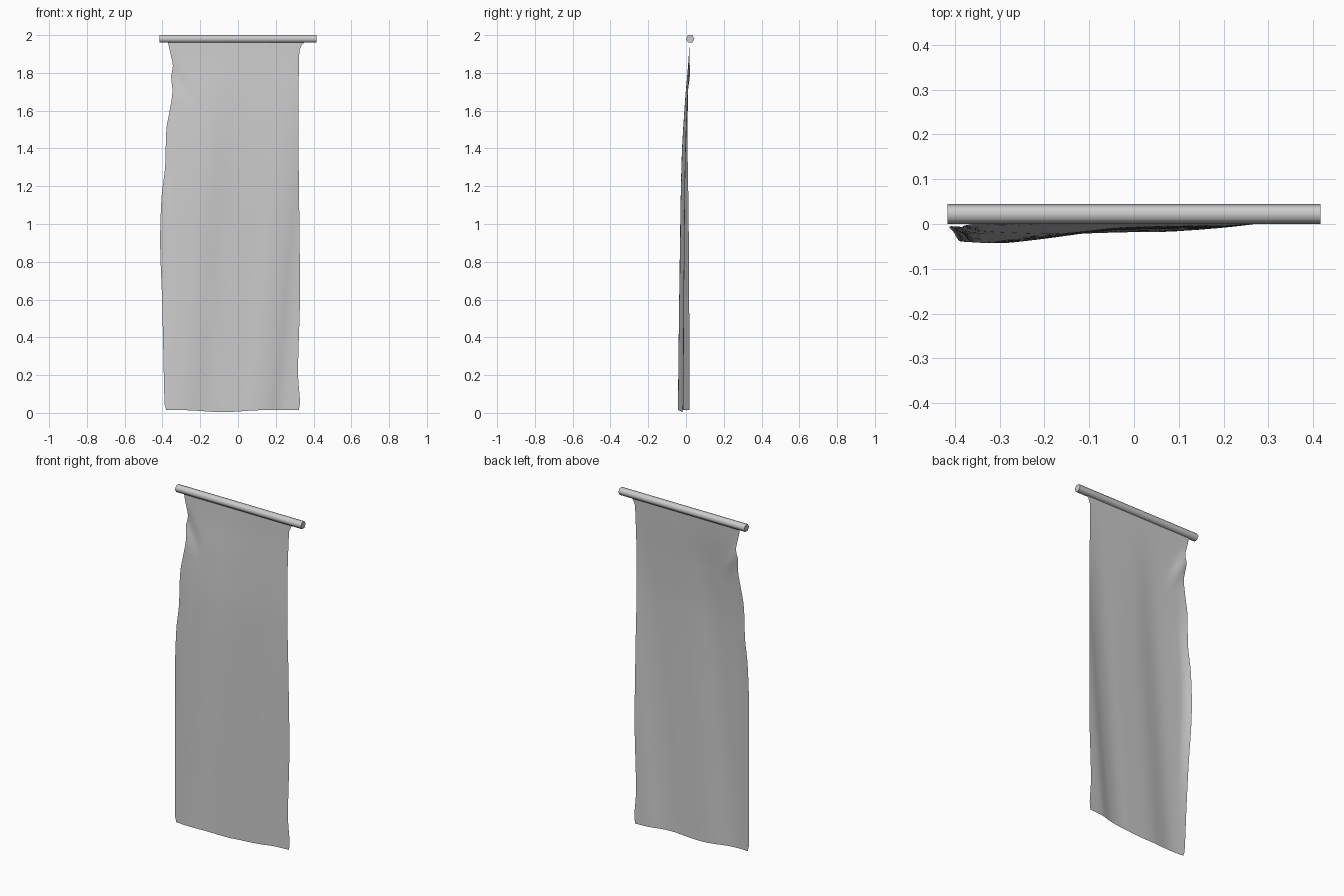
import bpy, bmesh, math

cube = bpy.data.objects.get("Cube")
if cube:
    bpy.data.objects.remove(cube)

grey = bpy.data.materials.new("plain grey")
grey.use_nodes = True
colour = (0.6, 0.6, 0.6, 1)
grey.diffuse_color = colour
grey.node_tree.nodes["Principled BSDF"].inputs["Base Color"].default_value = colour


def curve_value(points, t):
    """Smooth value through (position, value) pairs sorted by position."""
    if t <= points[0][0]:
        return points[0][1]
    for i in range(len(points) - 1):
        (t0, v0), (t1, v1) = points[i], points[i + 1]
        if t <= t1:
            before, after = points[max(i - 1, 0)], points[min(i + 2, len(points) - 1)]
            m0 = (v1 - before[1]) / (t1 - before[0]) * (t1 - t0)
            m1 = (after[1] - v0) / (after[0] - t0) * (t1 - t0)
            s = (t - t0) / (t1 - t0)
            return ((2*s**3 - 3*s*s + 1) * v0 + (s**3 - 2*s*s + s) * m0
                    + (3*s*s - 2*s**3) * v1 + (s**3 - s*s) * m1)
    return points[-1][1]


def bump(d, width):
    return math.exp(-(d / width) ** 2)


def add_object(name, bm):
    mesh = bpy.data.meshes.new(name)
    bm.to_mesh(mesh)
    bm.free()
    mesh.materials.append(grey)
    obj = bpy.data.objects.new(name, mesh)
    bpy.context.collection.objects.link(obj)
    bpy.ops.object.select_all(action='DESELECT')
    obj.select_set(True)
    bpy.context.view_layer.objects.active = obj
    bpy.ops.object.shade_smooth_by_angle(angle=math.radians(65))
    return obj


# Hexagonal pole
POLE_Y, POLE_Z, RADIUS = 0.022, 1.98, 0.0225
bm = bmesh.new()
ends = []
for x in (-0.416, 0.416):
    ends.append([bm.verts.new((x, POLE_Y + RADIUS * math.cos(k * math.pi / 3),
                               POLE_Z + RADIUS * math.sin(k * math.pi / 3)))
                 for k in range(6)])
    bm.faces.new(ends[-1])
for k in range(6):
    n = (k + 1) % 6
    bm.faces.new((ends[0][k], ends[0][n], ends[1][n], ends[1][k]))
bmesh.ops.recalc_face_normals(bm, faces=bm.faces)
add_object("pole", bm)

# Hanging cloth: side outlines by height, fold profile by width
left_edge = [(0, -.38), (.03, -.388), (.3, -.395), (.6, -.402), (.9, -.412),
             (1.15, -.404), (1.3, -.386), (1.5, -.379), (1.6, -.362), (1.7, -.347),
             (1.78, -.354), (1.84, -.345), (1.92, -.362), (1.98, -.375)]
right_edge = [(0, .322), (.04, .328), (.2, .318), (.6, .328), (1, .325),
              (1.5, .32), (1.9, .324), (1.94, .332), (1.98, .37)]
folds = [(-.52, -.03), (-.38, -.04), (-.28, -.042), (-.15, -.024), (0, -.018),
         (.1, -.016), (.17, -.005), (.23, .012), (.33, .02)]
depth = [(0, 1), (.7, .87), (1.35, .68), (1.65, .4), (1.85, .13), (1.98, 0)]

COLS, ROWS = 36, 72
bm = bmesh.new()
rows = []
for j in range(ROWS + 1):
    v = j / ROWS
    row = []
    for i in range(COLS + 1):
        u = i / COLS
        z = 1.975 * v
        x0, x1 = curve_value(left_edge, z), curve_value(right_edge, z)
        x = x0 + (x1 - x0) * u
        y = 0.02 + (curve_value(folds, x - 0.09 * z) - 0.02) * curve_value(depth, z)
        # free edge curling back, and the gathered pleat below the pole
        y += 0.016 * bump(x - x0, 0.025) * bump(z - 0.95, 0.5)
        pleat = (x + 0.33) - 0.5 * (1.78 - z)
        y += 0.012 * bump(pleat, 0.03) * bump(z - 1.78, 0.1)
        # wavy hem
        z += (1 - v) ** 4 * (0.016 - 0.012 * bump(x + 0.08, 0.14))
        row.append(bm.verts.new((x, y, z)))
    rows.append(row)
for a, b in zip(rows, rows[1:]):
    for i in range(COLS):
        bm.faces.new((a[i], a[i + 1], b[i + 1], b[i]))
add_object("cloth", bm)
